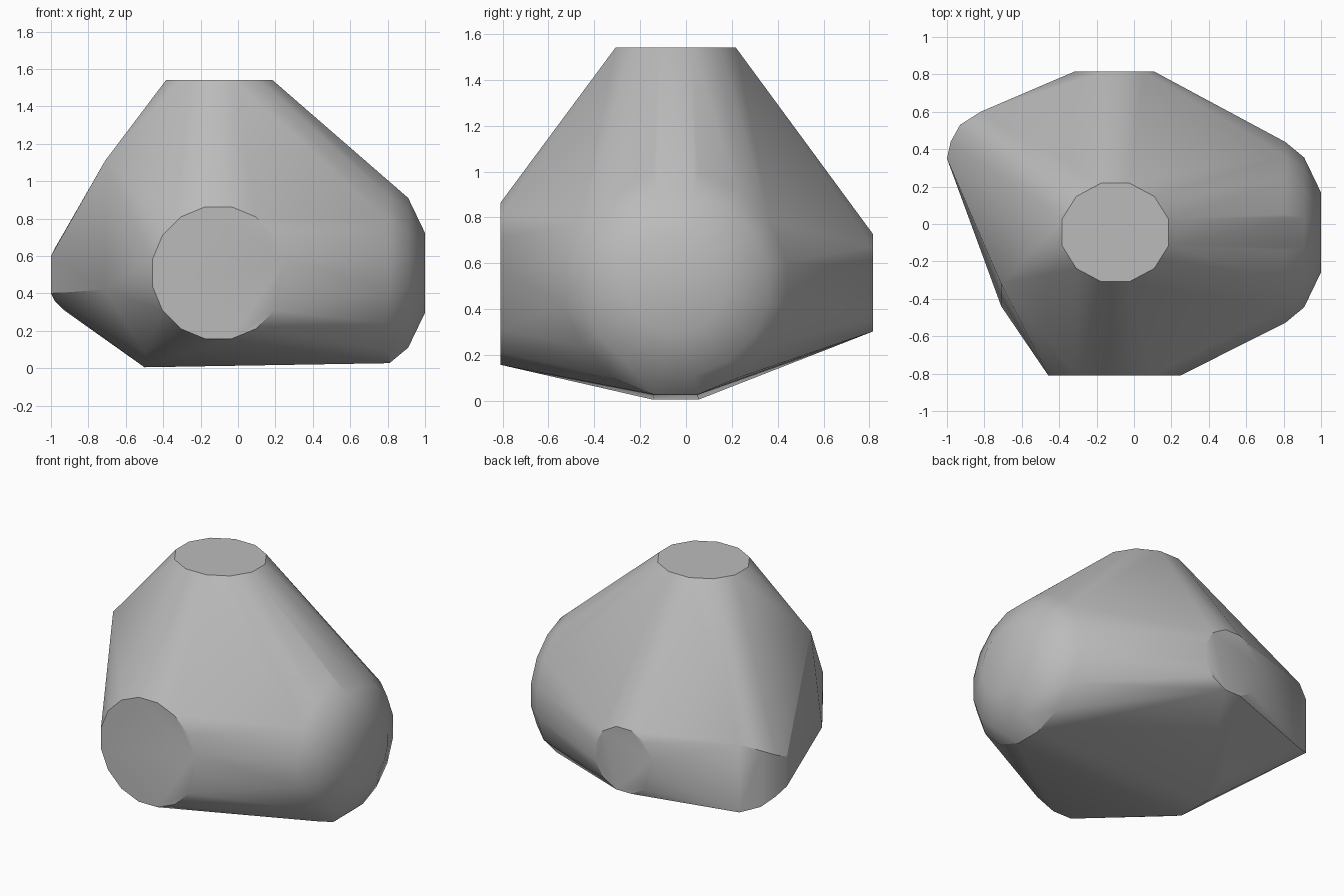
import bpy, bmesh, math
from mathutils import Vector

cube = bpy.data.objects.get("Cube")
if cube:
    bpy.data.objects.remove(cube, do_unlink=True)

grey = bpy.data.materials.new("stone grey")
grey.use_nodes = True
colour = (0.5, 0.5, 0.5, 1)
grey.diffuse_color = colour
grey.node_tree.nodes["Principled BSDF"].inputs["Base Color"].default_value = colour

bm = bmesh.new()


def ring(axis, centre, r1, r2, sides=16):
    """Add an ellipse of points facing along the given axis."""
    across = [i for i in range(3) if i != axis]
    for k in range(sides):
        a = math.tau * (k + 0.5) / sides
        p = Vector(centre)
        p[across[0]] += r1 * math.cos(a) / math.cos(math.pi / sides)
        p[across[1]] += r2 * math.sin(a) / math.cos(math.pi / sides)
        bm.verts.new(p)


# Flat ends: top, front and back
ring(2, (-0.1, -0.045, 1.54), 0.285, 0.263, 12)
ring(1, (-0.105, -0.81, 0.51), 0.353, 0.353)
ring(1, (-0.105, 0.815, 0.515), 0.213, 0.213, 12)

# Rounded left end and the buried body ring that forms the underside
for x, r in ((1.0, 0.213), (0.91, 0.4), (0.81, 0.483), (-0.5, 0.505)):
    ring(0, (x, -0.045, 0.51), r, r)

# Rounded back right corner, a curved strip that narrows towards the tip
for x, y, half in ((-0.82, 0.6, 0.23), (-0.93, 0.53, 0.19),
                   (-0.98, 0.44, 0.14), (-1.0, 0.35, 0.1)):
    for side in (-1, 1):
        bm.verts.new((x, y, 0.5 + side * half))

# Sharp corners of the flat right side
bm.verts.new((-0.71, -0.32, 1.11))
bm.verts.new((-0.71, -0.44, 0.42))

# Wrap everything in one convex skin
hull = bmesh.ops.convex_hull(bm, input=bm.verts[:])
spare = {g for g in hull["geom_interior"] + hull["geom_unused"]
         if isinstance(g, bmesh.types.BMVert)}
bmesh.ops.delete(bm, geom=list(spare), context='VERTS')
bmesh.ops.dissolve_limit(bm, angle_limit=math.radians(0.5),
                         verts=bm.verts[:], edges=bm.edges[:])
bmesh.ops.recalc_face_normals(bm, faces=bm.faces[:])

mesh = bpy.data.meshes.new("faceted_body")
bm.to_mesh(mesh)
bm.free()
mesh.materials.append(grey)
body = bpy.data.objects.new("faceted_body", mesh)
bpy.context.collection.objects.link(body)

bpy.ops.object.select_all(action='DESELECT')
body.select_set(True)
bpy.context.view_layer.objects.active = body
bpy.ops.object.shade_smooth_by_angle(angle=math.radians(30))
